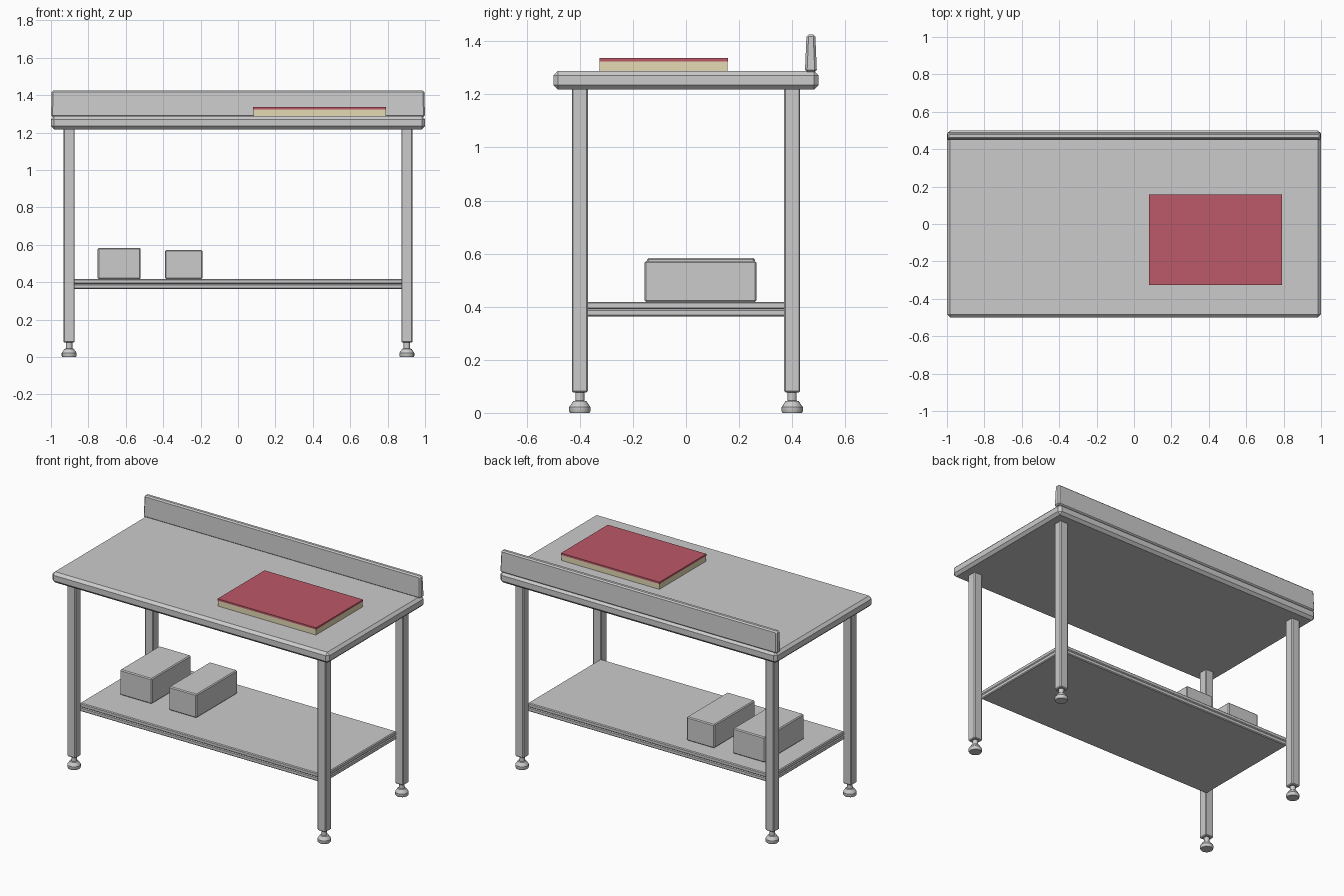
import bpy, bmesh, math

if "Cube" in bpy.data.objects:
    bpy.data.objects.remove(bpy.data.objects["Cube"])


def finish(bm, name, mat=None):
    me = bpy.data.meshes.new(name)
    bmesh.ops.recalc_face_normals(bm, faces=bm.faces[:])
    bm.to_mesh(me)
    bm.free()
    ob = bpy.data.objects.new(name, me)
    bpy.context.collection.objects.link(ob)
    if mat:
        me.materials.append(mat)
    return ob


def box(name, x, y, z, bevel=0.0, taper=(0, 0), mat=None):
    """Box from (min, max) ranges; taper pulls the top edges inwards."""
    bm = bmesh.new()
    bmesh.ops.create_cube(bm, size=1)
    for v in bm.verts:
        top = v.co.z > 0
        for i, r in enumerate((x, y, z)):
            s = 1 if v.co[i] > 0 else -1
            v.co[i] = r[1] if s > 0 else r[0]
            if top and i < 2:
                v.co[i] -= s * taper[i]
    if bevel:
        bmesh.ops.bevel(bm, geom=bm.edges[:], offset=bevel, segments=1,
                        profile=0.5, affect='EDGES')
    return finish(bm, name, mat)


def lathe(name, profile, cx, cy, sides=16):
    """Closed round part from (radius, z) points."""
    bm = bmesh.new()
    rings = [[bm.verts.new((cx + r * math.cos(2 * math.pi * i / sides),
                            cy + r * math.sin(2 * math.pi * i / sides), z))
              for i in range(sides)] for r, z in profile]
    for a, b in zip(rings, rings[1:]):
        for i in range(sides):
            j = (i + 1) % sides
            bm.faces.new((a[i], a[j], b[j], b[i]))
    bm.faces.new(rings[0])
    bm.faces.new(rings[-1])
    ob = finish(bm, name)
    bpy.ops.object.select_all(action='DESELECT')
    ob.select_set(True)
    bpy.context.view_layer.objects.active = ob
    bpy.ops.object.shade_smooth_by_angle(angle=math.radians(30))
    return ob


def material(name, rgb):
    m = bpy.data.materials.new(name)
    m.diffuse_color = (*rgb, 1)
    m.use_nodes = True
    m.node_tree.nodes["Principled BSDF"].inputs["Base Color"].default_value = m.diffuse_color
    return m


red = material("red_plastic", (0.50, 0.10, 0.14))
beige = material("pale_wood", (0.78, 0.70, 0.46))

# Worktop and upstand along the back edge
box("worktop", (-1, 1), (-0.5, 0.5), (1.218, 1.288), 0.017)
box("backsplash", (-1, 1), (0.448, 0.493), (1.284, 1.425), 0.008, (0.004, 0.006))

# Legs with adjustable feet
foot_profile = [(0.037, 0), (0.040, 0.006), (0.040, 0.022), (0.025, 0.044),
                (0.017, 0.046), (0.017, 0.085)]
for sx, side in ((-1, "left"), (1, "right")):
    for sy, end in ((-1, "front"), (1, "back")):
        cx, cy = 0.903 * sx, 0.40 * sy
        box(f"{end}_{side}_leg", (cx - 0.03, cx + 0.03), (cy - 0.03, cy + 0.03),
            (0.077, 1.24), 0.005)
        lathe(f"{end}_{side}_foot", foot_profile, cx, cy)

# Lower shelf: plate on a frame, with a groove between them
box("shelf_plate", (-0.88, 0.88), (-0.375, 0.375), (0.391, 0.418), 0.005)
box("shelf_frame", (-0.88, 0.88), (-0.375, 0.375), (0.364, 0.391), 0.005)

# Storage boxes on the shelf
box("large_box", (-0.75, -0.52), (-0.147, 0.259), (0.418, 0.583), 0.006)
box("small_box", (-0.39, -0.19), (-0.156, 0.266), (0.418, 0.572), 0.006)

# Chopping board with coloured top sheet
box("board_base", (0.083, 0.79), (-0.325, 0.156), (1.286, 1.324), mat=beige)
box("board_sheet", (0.081, 0.792), (-0.326, 0.158), (1.324, 1.336), mat=red)
